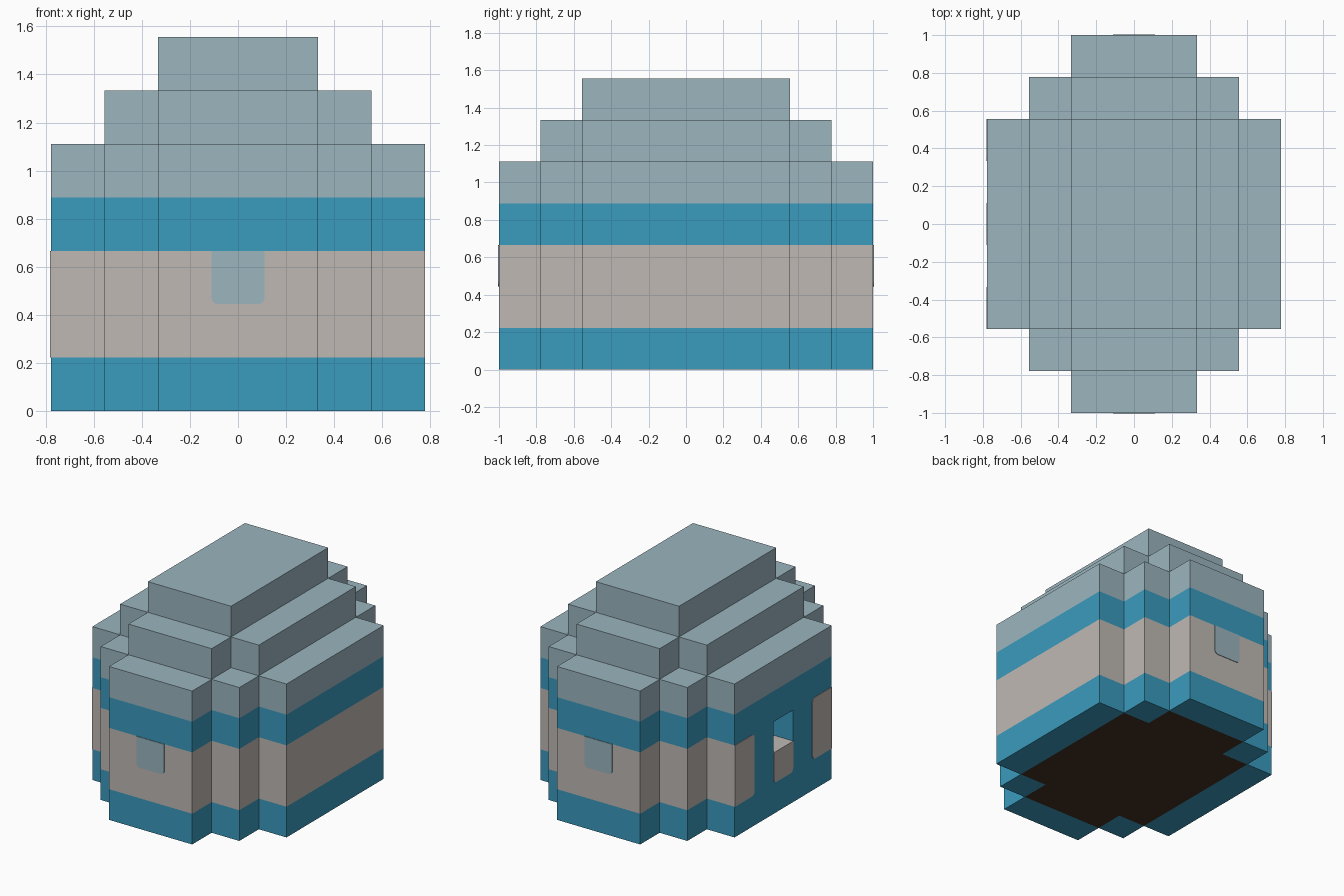
import bpy
import bmesh
import math
from mathutils import Vector

default = bpy.data.objects.get("Cube")
if default:
    bpy.data.objects.remove(default, do_unlink=True)

U = 2 / 9          # edge length of one block
PLATE = 0.004      # thickness of painted plates


def material(name, rgb):
    lin = [((c / 255 + 0.055) / 1.055) ** 2.4 for c in rgb] + [1]
    mat = bpy.data.materials.new(name)
    mat.use_nodes = True
    mat.diffuse_color = lin
    mat.node_tree.nodes["Principled BSDF"].inputs["Base Color"].default_value = lin
    return mat


BLUE, BEIGE, PALE, BROWN = range(4)
MATS = [material("bright blue", (58, 155, 190)),
        material("warm beige", (191, 185, 180)),
        material("pale blue grey", (155, 181, 190)),
        material("dark brown", (67, 48, 35))]
AXES = [Vector(d) for d in ((1, 0, 0), (-1, 0, 0), (0, 1, 0),
                            (0, -1, 0), (0, 0, 1), (0, 0, -1))]


def make_object(name, bm):
    mesh = bpy.data.meshes.new(name)
    bm.to_mesh(mesh)
    bm.free()
    for mat in MATS:
        mesh.materials.append(mat)
    obj = bpy.data.objects.new(name, mesh)
    bpy.context.collection.objects.link(obj)
    return obj


# Stepped volume: a rounded plan that shrinks by one block on each roof tier
def inside(x, y, z):
    tier = max(0, z - 4)
    reach = max(abs(x) - 1, 0) + max(abs(y) - 2, 0)
    return 0 <= z <= 6 and reach <= 2 - tier and abs(x) <= 3 and abs(y) <= 4


volume = {(x, y, z) for x in range(-3, 4) for y in range(-4, 5)
          for z in range(7) if inside(x, y, z)}


def neighbour(cell, d):
    return tuple(int(c + n) for c, n in zip(cell, d))


# Hollow shell one block thick, with the upper half of the side door open
shell = {c for c in volume if any(neighbour(c, d) not in volume for d in AXES)}
shell.discard((-3, 0, 2))


def is_floor(cell):
    x, y, z = cell
    return z == 0 and (x, y, 5) in volume


def colour(cell, d):
    x, y, z = cell
    if is_floor(cell):
        return BROWN
    if z >= 4:
        return PALE
    if z in (0, 3):
        return BLUE
    if x == -3 and d.x < 0:
        return BLUE                      # background of the side door wall
    if x == -3 and abs(y) == 1:
        return BLUE                      # door frame
    if x == 0 and abs(y) == 4 and z == 2 and d.y * y < 0:
        return PALE                      # inner face of a window
    return BEIGE


def build_blocks(name, cells):
    """Make the exposed faces of a group of blocks and merge flat areas."""
    bm = bmesh.new()
    for cell in cells:
        centre = Vector(cell) + Vector((0, 0, 0.5))
        for d in AXES:
            if neighbour(cell, d) in shell:
                continue
            a = Vector((d.y, d.z, d.x))
            b = d.cross(a)
            mid = centre + d / 2
            corners = [mid + (a * i + b * j) / 2
                       for i, j in ((-1, -1), (1, -1), (1, 1), (-1, 1))]
            face = bm.faces.new([bm.verts.new(p * U) for p in corners])
            face.material_index = colour(cell, d)
    bmesh.ops.remove_doubles(bm, verts=bm.verts[:], dist=0.001)
    bmesh.ops.dissolve_limit(bm, angle_limit=0.01, verts=bm.verts[:],
                             edges=bm.edges[:], delimit={'MATERIAL'})
    return make_object(name, bm)


build_blocks("floor", [c for c in shell if is_floor(c)])
build_blocks("walls", [c for c in shell if c[2] < 4 and not is_floor(c)])
build_blocks("roof", [c for c in shell if c[2] >= 4])


def plate(name, origin, across, out, width, height, rounded, mat):
    """Thin panel centred on origin; rounded lists its soft (side, level) corners."""
    up, r = Vector((0, 0, 1)), 0.13 * U
    outline = []
    for k, (s, t) in enumerate(((-1, -1), (1, -1), (1, 1), (-1, 1))):
        px, pz = s * width / 2, t * height / 2
        if (s, t) not in rounded:
            outline.append((px, pz))
            continue
        for i in range(5):
            ang = math.radians(180 + 90 * k + 22.5 * i)
            outline.append((px - s * r + r * math.cos(ang),
                            pz - t * r + r * math.sin(ang)))
    bm = bmesh.new()
    face = bm.faces.new([bm.verts.new(origin + across * u + up * v) for u, v in outline])
    solid = bmesh.ops.extrude_face_region(bm, geom=[face])["geom"]
    for v in solid:
        if isinstance(v, bmesh.types.BMVert):
            v.co += out * PLATE
    bmesh.ops.recalc_face_normals(bm, faces=bm.faces[:])
    for f in bm.faces:
        f.material_index = mat
    return make_object(name, bm)


# Front and back windows
X, Y = Vector((1, 0, 0)), Vector((0, 1, 0))
LOWER = [(-1, -1), (1, -1)]
for name, side in (("front_window", -1), ("back_window", 1)):
    plate(name, Vector((0, side * 4.5, 2.5)) * U, X, Y * side, U, U, LOWER, PALE)

# Side door: lower panel and the wall panels beside the frame
plate("door_lower_panel", Vector((-3.5, 0, 1.5)) * U, Y, -X, U, U, LOWER, BEIGE)
for name, side in (("door_front_wall_panel", -1), ("door_back_wall_panel", 1)):
    plate(name, Vector((-3.5, side * 2, 2)) * U, Y, -X, U, 2 * U,
          [(-side, -1), (-side, 1)], BEIGE)
